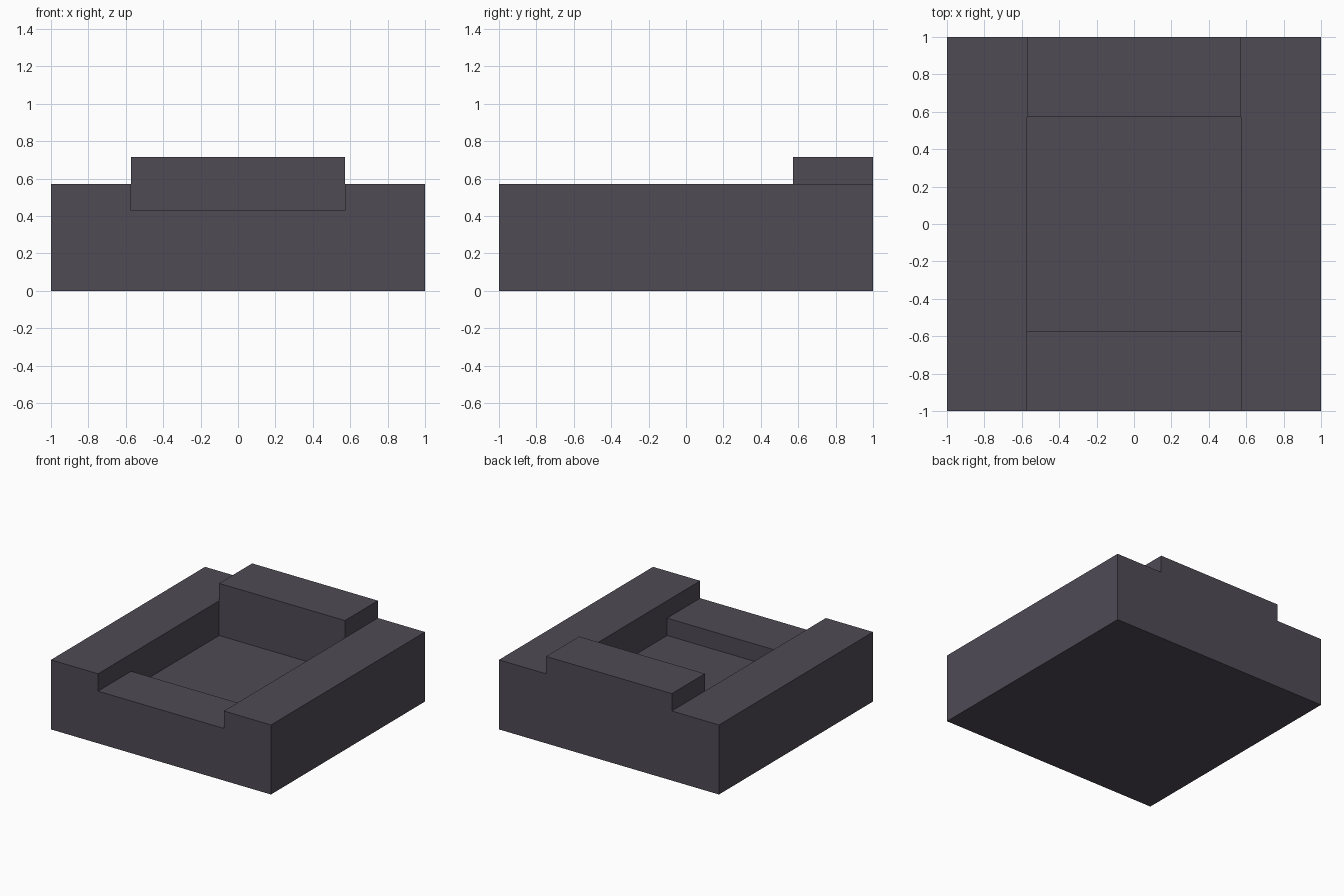
import bpy
import bmesh
from mathutils import Vector

cube = bpy.data.objects.get("Cube")
if cube:
    bpy.data.objects.remove(cube, do_unlink=True)

# Single dark slate colour
COLOUR = (0.078, 0.07, 0.091, 1.0)
slate = bpy.data.materials.new("dark_slate")
slate.use_nodes = True
slate.diffuse_color = COLOUR
slate.node_tree.nodes["Principled BSDF"].inputs["Base Color"].default_value = COLOUR

U = 1 / 7          # module: the whole block is 14 modules wide
OUTER, INNER = 7 * U, 4 * U


def box(name, low, high):
    """Flat-shaded box between two opposite corners."""
    low, high = Vector(low), Vector(high)
    bm = bmesh.new()
    bmesh.ops.create_cube(bm, size=1)
    bmesh.ops.scale(bm, vec=high - low, verts=bm.verts)
    bmesh.ops.translate(bm, vec=(low + high) / 2, verts=bm.verts)
    mesh = bpy.data.meshes.new(name)
    bm.to_mesh(mesh)
    bm.free()
    mesh.materials.append(slate)
    obj = bpy.data.objects.new(name, mesh)
    bpy.context.collection.objects.link(obj)
    return obj


# Side arms run the full depth
box("left_arm", (INNER, -OUTER, 0), (OUTER, OUTER, 4 * U))
box("right_arm", (-OUTER, -OUTER, 0), (-INNER, OUTER, 4 * U))

# Low front rail, sunken seat and tall backrest fill the middle
box("front_rail", (-INNER, -OUTER, 0), (INNER, -INNER, 3 * U))
box("seat", (-INNER, -INNER, 0), (INNER, INNER, 2 * U))
box("backrest", (-INNER, INNER, 0), (INNER, OUTER, 5 * U))
